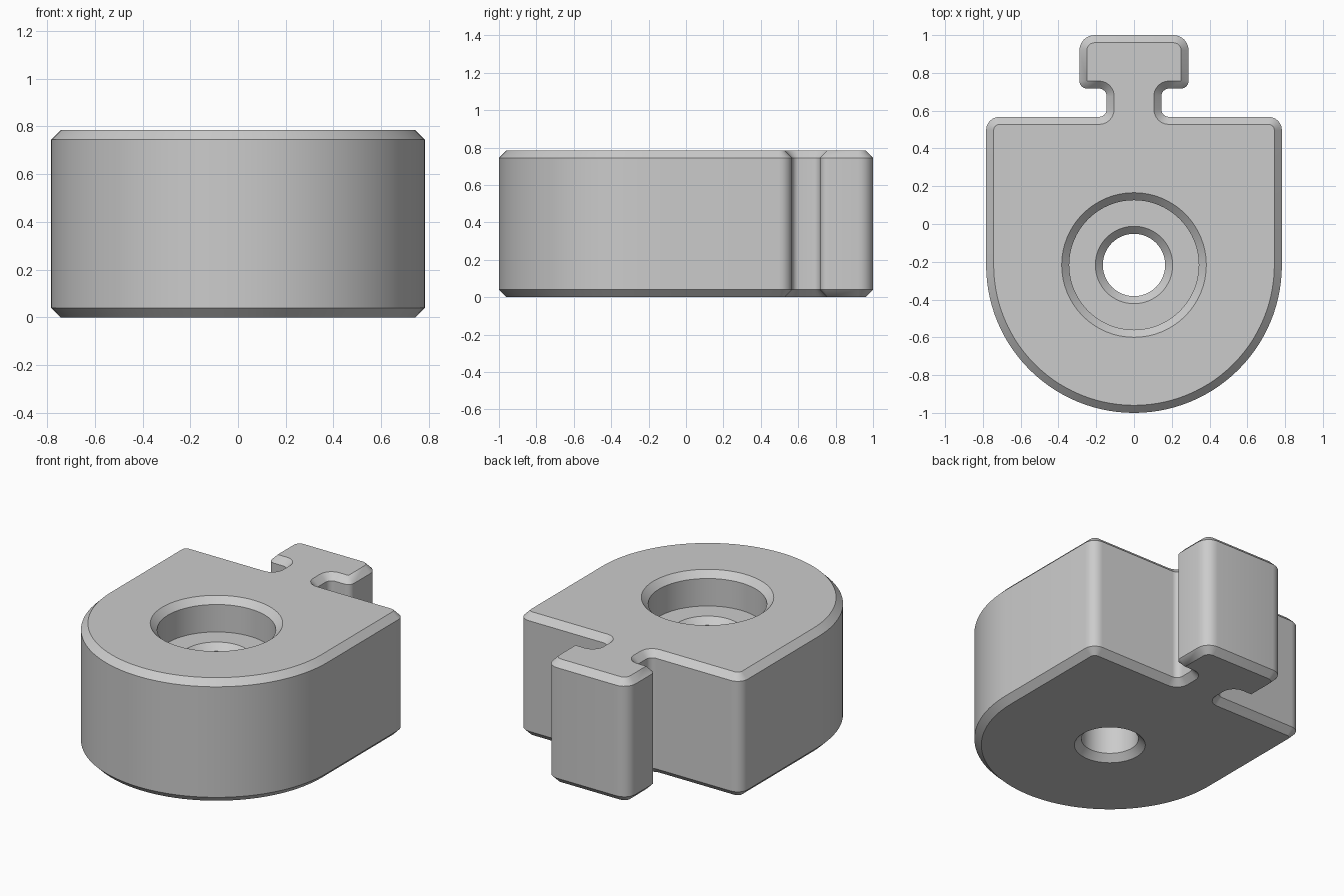
import bpy, bmesh, math

if "Cube" in bpy.data.objects:
    bpy.data.objects.remove(bpy.data.objects["Cube"])

H, C = 0.785, 0.04          # height and chamfer
R, CY = 0.783, -0.217       # round end radius, shared centre of the holes
HEAD, NECK = 0.289, 0.145   # half widths of the tab
BACK, UNDER, TIP = 0.567, 0.717, 1.0   # y of body back, tab underside, tab tip

# Right half of the outline as arcs: centre x, centre y, radius, start, end, convex, steps
ARCS = [
    (0, CY, R, -90, 0, True, 28),
    (R - 0.07, BACK - 0.07, 0.07, 0, 90, True, 6),
    (NECK + C, BACK + C, C, 270, 180, False, 6),
    (NECK + C, UNDER - C, C, 180, 90, False, 6),
    (HEAD - C, UNDER + C, C, -90, 0, True, 6),
    (HEAD - 0.08, TIP - 0.08, 0.08, 0, 90, True, 6),
]


def outline(inset):
    """Closed outline, moved inward by the inset."""
    right = []
    for cx, cy, r, a0, a1, convex, n in ARCS:
        r = r - inset if convex else r + inset
        for i in range(n + 1):
            a = math.radians(a0 + (a1 - a0) * i / n)
            right.append((cx + r * math.cos(a), cy + r * math.sin(a)))
    left = [(-x, y) for x, y in reversed(right[1:])]
    return right + left


def circle(r, n=64):
    return [(r * math.cos(2 * math.pi * i / n), CY + r * math.sin(2 * math.pi * i / n))
            for i in range(n)]


def loft(bm, sections):
    """Join successive (points, z) rings with quads."""
    rings = [[bm.verts.new((x, y, z)) for x, y in pts] for pts, z in sections]
    n = len(rings[0])
    for a, b in zip(rings, rings[1:]):
        for i in range(n):
            j = (i + 1) % n
            bm.faces.new((a[i], a[j], b[j], b[i]))


bm = bmesh.new()
# Outer wall with chamfers at both ends
loft(bm, [(outline(C), 0), (outline(0), C), (outline(0), H - C), (outline(C), H)])
# Stepped hole: wide recess, ledge, narrow through hole
loft(bm, [(circle(r), z) for r, z in (
    (0.205, 0), (0.165, C), (0.165, 0.53), (0.205, 0.57),
    (0.343, 0.57), (0.343, H - C), (0.383, H))])
# Merge the points of the sharp inset corners
bmesh.ops.remove_doubles(bm, verts=bm.verts, dist=1e-4)
# Flat top and bottom around the hole
for z in (0, H):
    rim = [e for e in bm.edges if e.is_boundary
           and all(abs(v.co.z - z) < 1e-4 for v in e.verts)]
    bmesh.ops.triangle_fill(bm, edges=rim, use_beauty=True, normal=(0, 0, 1))
bmesh.ops.recalc_face_normals(bm, faces=bm.faces)

mesh = bpy.data.meshes.new("connector_block")
bm.to_mesh(mesh)
bm.free()
block = bpy.data.objects.new("connector_block", mesh)
bpy.context.collection.objects.link(block)

grey = bpy.data.materials.new("light_grey")
grey.diffuse_color = (0.6, 0.6, 0.6, 1)
grey.use_nodes = True
grey.node_tree.nodes["Principled BSDF"].inputs["Base Color"].default_value = grey.diffuse_color
mesh.materials.append(grey)

bpy.context.view_layer.objects.active = block
block.select_set(True)
bpy.ops.object.shade_smooth_by_angle(angle=math.radians(30))
